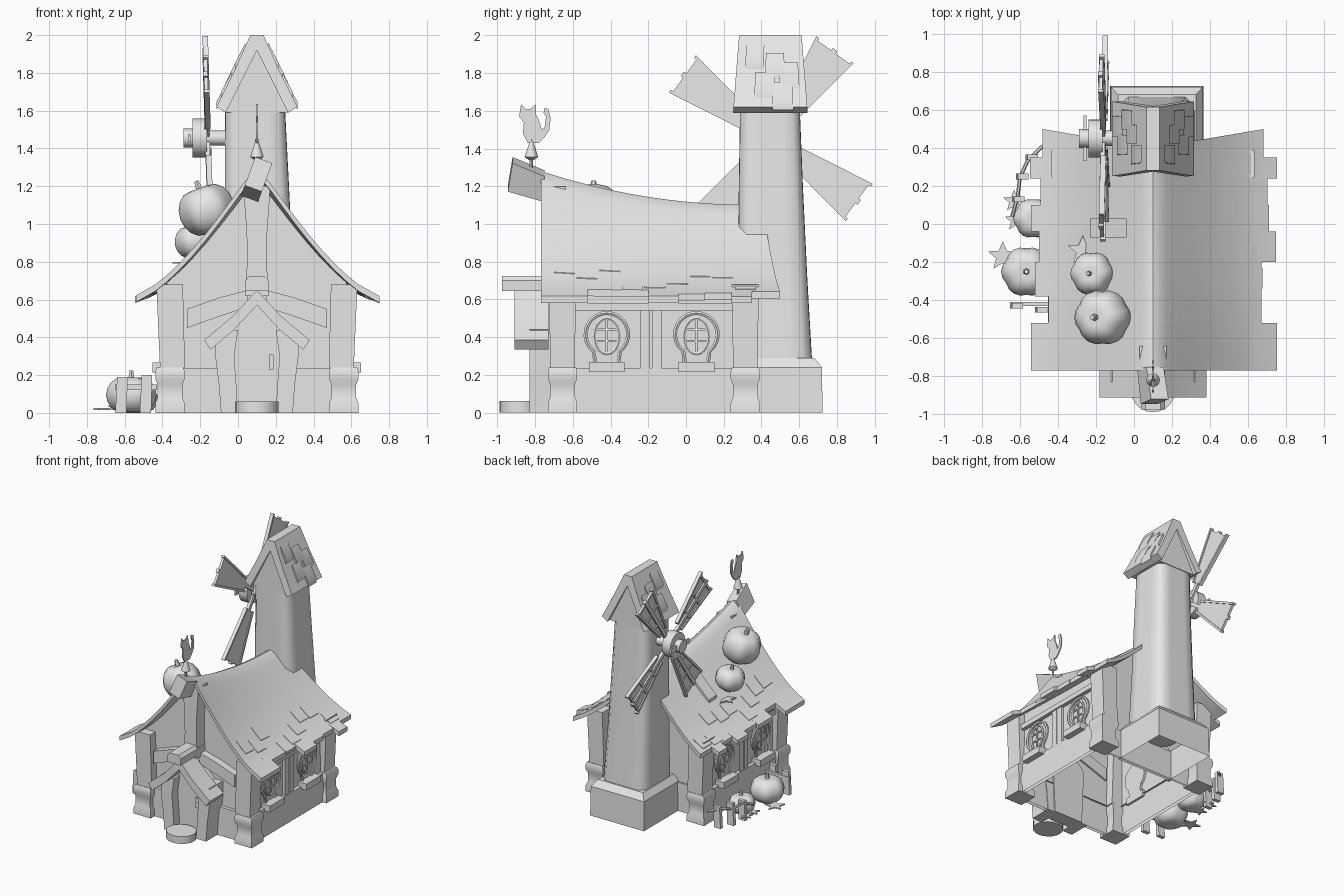
import bpy, bmesh, math, random
from mathutils import Vector, Matrix

cube = bpy.data.objects.get("Cube")
if cube:
    bpy.data.objects.remove(cube)
random.seed(4)
CX = 0.1  # house centre line

stone = bpy.data.materials.new("plain grey")
stone.use_nodes = True
stone.diffuse_color = (0.8, 0.8, 0.8, 1)
stone.node_tree.nodes["Principled BSDF"].inputs["Base Color"].default_value = (0.8, 0.8, 0.8, 1)


def finish(name, bm, angle=35):
    bmesh.ops.recalc_face_normals(bm, faces=bm.faces)
    for f in bm.faces:
        f.smooth = True
    for e in bm.edges:
        e.smooth = len(e.link_faces) == 2 and e.calc_face_angle(0) < math.radians(angle)
    mesh = bpy.data.meshes.new(name)
    bm.to_mesh(mesh)
    bm.free()
    mesh.materials.append(stone)
    ob = bpy.data.objects.new(name, mesh)
    bpy.context.scene.collection.objects.link(ob)
    return ob


def skin(name, rings, caps=(True, True), angle=35):
    """Join closed rings of points into a tube."""
    bm = bmesh.new()
    rows = [[bm.verts.new(p) for p in ring] for ring in rings]
    n = len(rows[0])
    for a, b in zip(rows, rows[1:]):
        for i in range(n):
            bm.faces.new((a[i], a[(i + 1) % n], b[(i + 1) % n], b[i]))
    for row, cap in ((rows[0], caps[0]), (rows[-1], caps[1])):
        if cap:
            bm.faces.new(row)
    return finish(name, bm, angle)


def slab(name, pts, axis, a, b):
    """Extrude a flat outline along x, y or z."""
    place = {"x": lambda p, d: (d, p[0], p[1]), "y": lambda p, d: (p[0], d, p[1]),
             "z": lambda p, d: (p[0], p[1], d)}[axis]
    return skin(name, [[place(p, d) for p in pts] for d in (a, b)])


def rect(u0, u1, v0, v1):
    return [(u0, v0), (u1, v0), (u1, v1), (u0, v1)]


def loft(name, levels, n=4, caps=(True, True)):
    """Stack square or round sections: (x, y, z, half_x, half_y)."""
    k, off = (math.sqrt(2), math.pi / 4) if n == 4 else (1, 0)
    return skin(name, [[(x + k * hx * math.cos(off + math.tau * i / n),
                         y + k * hy * math.sin(off + math.tau * i / n), z)
                        for i in range(n)] for x, y, z, hx, hy in levels], caps)


def soft_square(n=24, power=9):
    """Unit outline of a square with rounded corners."""
    out = []
    for i in range(n):
        a = math.tau * (i + 0.5) / n
        c, s = math.cos(a), math.sin(a)
        r = (abs(c) ** power + abs(s) ** power) ** (-1 / power)
        out.append((r * c, r * s))
    return out


def disc(u, v, ru, rv, n=20):
    return [(u + ru * math.cos(math.tau * i / n), v + rv * math.sin(math.tau * i / n)) for i in range(n)]


def tube(name, pts, r, closed=False):
    cu = bpy.data.curves.new(name, "CURVE")
    cu.dimensions, cu.bevel_depth, cu.bevel_resolution = "3D", r, 1
    sp = cu.splines.new("POLY")
    sp.points.add(len(pts) - 1)
    for q, p in zip(sp.points, pts):
        q.co = (*p, 1)
    sp.use_cyclic_u = closed
    cu.use_fill_caps = True
    tmp = bpy.data.objects.new(name, cu)
    bm = bmesh.new()
    bm.from_mesh(bpy.data.meshes.new_from_object(tmp))
    bpy.data.objects.remove(tmp)
    return finish(name, bm, 50)


def roof_z(dx, y):
    ridge = 1.13 - 0.1 * y + 0.15 * y * y
    t = min(1, max(0, math.hypot(dx / 0.65, 0.06) - 0.045))
    return 0.612 + (ridge - 0.612) * (1 - t) ** 1.5


def roof_sheet(name, dxs, y0, y1, lift=0.0, thick=0.036, flare=0.0):
    rings = []
    for dx in dxs:
        end = y1 + flare * abs(dx)
        ys = [y0 + (end - y0) * j / 3 for j in range(4)]
        top = [(CX + dx, y, roof_z(dx, y) + lift) for y in ys]
        rings.append(top + [(x, y, z - thick) for x, y, z in reversed(top)])
    return skin(name, rings)


# House shell, set back behind the corner posts and open below
shell = []
for y in (-0.655, -0.45, -0.2, 0.0, 0.27):
    arch = [(CX + 0.475 * i / 8, y, roof_z(0.475 * i / 8, y) - 0.03) for i in range(-8, 9)]
    shell.append([(CX - 0.475, y, 0)] + arch + [(CX + 0.475, y, 0)])
body = skin("house_walls", shell)
bm = bmesh.new()
bm.from_mesh(body.data)
bmesh.ops.delete(bm, geom=[f for f in bm.faces if all(v.co.z < 0.01 for v in f.verts)], context="FACES_ONLY")
bm.to_mesh(body.data)
bm.free()

# Sagging roof in strips with ragged eaves
strips = [(-0.77, -0.52, 0.64, 0.65), (-0.52, -0.38, 0.55, 0.57), (-0.38, -0.2, 0.62, 0.57),
          (-0.2, -0.04, 0.6, 0.645), (-0.04, 0.1, 0.64, 0.61), (0.1, 0.24, 0.59, 0.6),
          (0.24, 0.35, 0.645, 0.65), (0.35, 0.4, 0.58, 0.58)]
steps = [0, 0.03, 0.07, 0.13, 0.2, 0.27, 0.34, 0.41, 0.48, 0.54]
for i, (y0, y1, left, right) in enumerate(strips):
    dxs = [-left] + [-d for d in steps[:0:-1]] + steps + [right]
    roof_sheet(f"roof_strip_{i}", dxs, y0, y1, flare=0.17 if i == 7 else 0)
for i in range(18):
    s, d, y = (-1) ** i, random.uniform(0.33, 0.5), -0.7 + 0.06 * i
    roof_sheet(f"shingle_{i}", [s * (d + 0.03 * j) for j in range(4)], y, y + 0.11, 0.005, 0.02)
roof_sheet("roof_board", [-.33, -.27, -.2, -.14], -.07, .03, .03, .025)

# Stone plinth ring, corner stones and timber corner posts
loft("plinth", [(CX, -.2, z, h, h - .02) for z, h in ((0, .503), (.235, .503), (.235, .46))], 4, (False, False))
for s in (-1, 1):
    for y in (-0.655, 0.315):
        x = CX + s * 0.46
        loft("corner_stone", [(x, y, z, h, h) for z, h in ((0, .078), (.05, .078), (.08, .066), (.15, .066),
                                                           (.18, .078), (.22, .078), (.24, .07))])
        x = CX + s * 0.447
        loft("corner_post", [(x, y, 0.24, .066, .066), (x + s * .015, y, 0.68, .07, .07)])
    face = CX + s * 0.477
    slab("eave_beam", rect(-0.6, 0.25, 0.54, 0.58), "x", face - 0.02, face + s * 0.03)
    for y in (-0.24, -0.18):
        slab("middle_post", rect(y, y + 0.05, 0.235, 0.545), "x", face - 0.02, face + s * 0.02)

    # Horseshoe windows
    for y in (-0.42, 0.055):
        arc = [math.radians(-52 + 284 * i / 18) for i in range(19)]
        shoe = [(y + 0.06, 0.255)] + [(y + 0.113 * math.cos(a), 0.415 + 0.113 * math.sin(a)) for a in arc] + [(y - 0.06, 0.255)]
        slab("window_board", shoe, "x", face - s * 0.02, face + s * 0.009)
        tube("window_arch", [(face + s * 0.012, u, v) for u, v in shoe], 0.012)
        oval = disc(y, 0.405, 0.066, 0.095)
        tube("window_ring", [(face + s * 0.012, u, v) for u, v in oval], 0.01, True)
        slab("window_bar", rect(y - .006, y + .006, 0.31, 0.5), "x", face, face + s * 0.018)
        for z in (0.38, 0.44):
            slab("window_bar", rect(y - .06, y + .06, z - .005, z + .005), "x", face, face + s * 0.018)
        slab("window_sill", rect(y - .095, y + .095, 0.215, 0.268), "x", face - s * 0.02, face + s * 0.075)

    # Front braces
    brace = [(CX + s * u, v) for u, v in ((.37, .45), (.2, .51), (.05, .56), (.05, .65), (.2, .61), (.37, .55))]
    slab("front_brace", brace, "y", -0.715, -0.64)

    # Porch sides
    hood = [(CX + s * u, v) for u, v in ((0, .65), (.13, .51), (.28, .385), (.245, .335), (.12, .44), (0, .57))]
    slab("porch_roof", hood, "y", -0.91, -0.73)
    loft("porch_post", [(CX + s * u, -0.74, z, h, 0.09) for z, u, h in ((0, .145, .045), (.15, .155, .046), (.3, .17, .05), (.44, .16, .06))])

# Door, step and porch ridge
slab("door", [(CX - .13, 0), (CX + .13, 0), (CX + .15, .44), (CX, .6), (CX - .15, .44)], "y", -0.755, -0.64)
slab("door_handle", rect(0.165, 0.187, 0.23, 0.31), "y", -0.79, -0.75)
slab("door_step", disc(CX, -0.88, 0.115, 0.108), "z", 0, 0.06)
slab("porch_ridge", [(.04, .645), (.16, .645), (.162, .7), (.14, .725), (.06, .725), (.038, .7)], "y", -0.975, -0.68)

# Gable post and crooked ridge beam
loft("gable_post", [(CX, -0.7, z, h, .06) for z, h in ((.62, .062), (.8, .052), (.95, .054), (1.1, .065), (1.2, .07))])
beam = slab("ridge_beam", [(-.92, 1.345), (-.945, 1.185), (-.75, 1.125), (-.75, 1.27)], "x", 0.052, 0.148)
pivot = Matrix.Translation((CX, 0, 1.24))
beam.data.transform(pivot @ Matrix.Rotation(0.35, 4, "Y") @ pivot.inverted())

# Weather vane
loft("vane_pole", [(CX, -0.82, z, .009, .009) for z in (1.25, 1.45)], 8)
loft("vane_cone", [(CX, -0.82, z, r, r) for z, r in ((1.34, .014), (1.355, .036), (1.44, .008))], 12)
cat = [(-.84, 1.43), (-.78, 1.43), (-.75, 1.46), (-.725, 1.5), (-.718, 1.56), (-.73, 1.61), (-.75, 1.615), (-.755, 1.59),
       (-.742, 1.57), (-.75, 1.51), (-.765, 1.5), (-.78, 1.55), (-.795, 1.58), (-.798, 1.635), (-.825, 1.61),
       (-.85, 1.61), (-.875, 1.635), (-.885, 1.57), (-.86, 1.54), (-.865, 1.48)]
slab("vane_cat", cat, "x", CX - .005, CX + .005)

# Windmill tower, a soft-cornered square
loft("tower_base", [(.12, .49, 0, .245, .235), (.12, .49, .24, .242, .23), (.12, .48, .29, .205, .2)], 4, (False, True))
skin("tower", [[(x + h * u, y + h * v, z) for u, v in soft_square()] for x, y, z, h in
               ((.12, .47, .25, .2), (.11, .46, .7, .184), (.1, .45, 1.2, .17), (.09, .445, 1.63, .158))], angle=60)
slab("tower_gable", [(-.07, 1.59), (.27, 1.59), (.1, 1.94)], "y", 0.285, 0.61)
for s in (-1, 1):
    cap = [(CX + s * u, v) for u, v in ((0, 2), (.035, 2), (.12, 1.81), (.215, 1.62), (.165, 1.59), (0, 1.92))]
    tiles = [slab("tower_roof", cap, "y", 0.25, 0.645)]
    for i, y in enumerate((.3, .42, .5, .36, .46)):
        a = 0.06 + 0.025 * i
        tile = [(CX + s * u, 2 - 2.09 * (u - .035) + h) for u, h in ((a, .012), (a + .055, .022), (a + .055, -.02), (a, -.02))]
        tiles.append(slab("tower_tile", tile, "y", y, y + 0.11))
    for ob in tiles:
        for v in ob.data.vertices:
            v.co.y = 0.447 + (v.co.y - 0.447) * (1 - 0.4 * max(0, v.co.z - 1.6))

# Sails and hub
HY, HZ = 0.45, 1.455


def sail_part(name, pts, ang, x0, x1):
    c, s = math.cos(ang), math.sin(ang)
    ob = slab(name, [(HY + r * c - w * s, HZ + r * s + w * c) for r, w in pts], "x", x0, x1)
    for v in ob.data.vertices:
        v.co.x -= 0.03 * (v.co.z - HZ)


for k in range(4):
    ang = math.radians(54 + 90 * k)
    sail_part("sail_panel", [(.16, -.045), (.56, -.115), (.56, .115), (.16, .045)], ang, -.162, -.15)
    sail_part("sail_spar", rect(0, .58, -.015, .015), ang, -.175, -.15)
    for s in (-1, 1):
        sail_part("sail_edge", [(.15, s * .035), (.58, s * .105), (.58, s * .122), (.15, s * .052)], ang, -.172, -.143)
    for r in (.26, .4, .545):
        w = .02 + .17 * r
        sail_part("sail_bar", rect(r, r + .02, -w, w), ang, -.17, -.15)
slab("hub", disc(HY, HZ, .1, .103), "x", -.24, -.165)
slab("hub_nose", disc(HY, HZ, .05, .05, 12), "x", -.288, -.235)
slab("hub_pin", rect(HY - .12, HY + .12, HZ - .02, HZ + .02), "x", -.265, -.25)
slab("hub_shaft", disc(HY, HZ, .04, .04, 12), "x", -.17, .05)


def pumpkin(loc, r, squash, tilt):
    bm = bmesh.new()
    bmesh.ops.create_uvsphere(bm, u_segments=24, v_segments=10, radius=1)
    for v in bm.verts:
        th, flat = math.atan2(v.co.y, v.co.x), math.hypot(v.co.x, v.co.y)
        k = 0.93 + 0.08 * abs(math.cos(3 * th))
        v.co = (v.co.x * k, v.co.y * k, v.co.z * squash * (0.76 + 0.34 * min(flat, 0.7)))
    stem = bmesh.ops.create_cone(bm, cap_ends=True, segments=6, radius1=.14, radius2=.09, depth=.4)["verts"]
    bmesh.ops.translate(bm, verts=stem, vec=(0, 0, squash * .8 + .1))
    bm.transform(Matrix.Translation(loc) @ Matrix.Rotation(tilt, 4, "Y") @ Matrix.Scale(r, 4))
    finish("pumpkin", bm, 45)


pumpkin((-.165, -.49, 1.075), .148, 1.0, -.35)
pumpkin((-.22, -.26, .91), .115, .9, -.2)
pumpkin((-.565, -.25, .095), .132, .85, 0)
pumpkin((-.53, .03, .075), .105, .8, .1)

# Leaves, vine and little fence
for x, y, z, r in ((-.69, -.17, .015, .08), (-.63, .12, .03, .06), (-.27, -.14, .79, .08), (-.62, .02, .02, .06)):
    star = [(x + q * math.cos(.3 + math.pi * i / 5), y + q * math.sin(.3 + math.pi * i / 5))
            for i in range(10) for q in [r if i % 2 == 0 else r * .45]]
    slab("leaf", star, "z", z, z + .01)
tube("fence_vine", [(-.48, .41, .14), (-.56, .33, .15), (-.6, .24, .13), (-.61, .15, .14), (-.64, .04, .1)], .01)
for x, y, h in ((-.54, .35, .17), (-.59, .25, .18), (-.61, .13, .16), (-.62, -.43, .19), (-.49, -.45, .2)):
    loft("fence_post", [(x, y, 0, .03, .015), (x + .008, y, h, .028, .015)])
slab("fence_rail", rect(-.65, -.43, .12, .15), "y", -.43, -.41)
